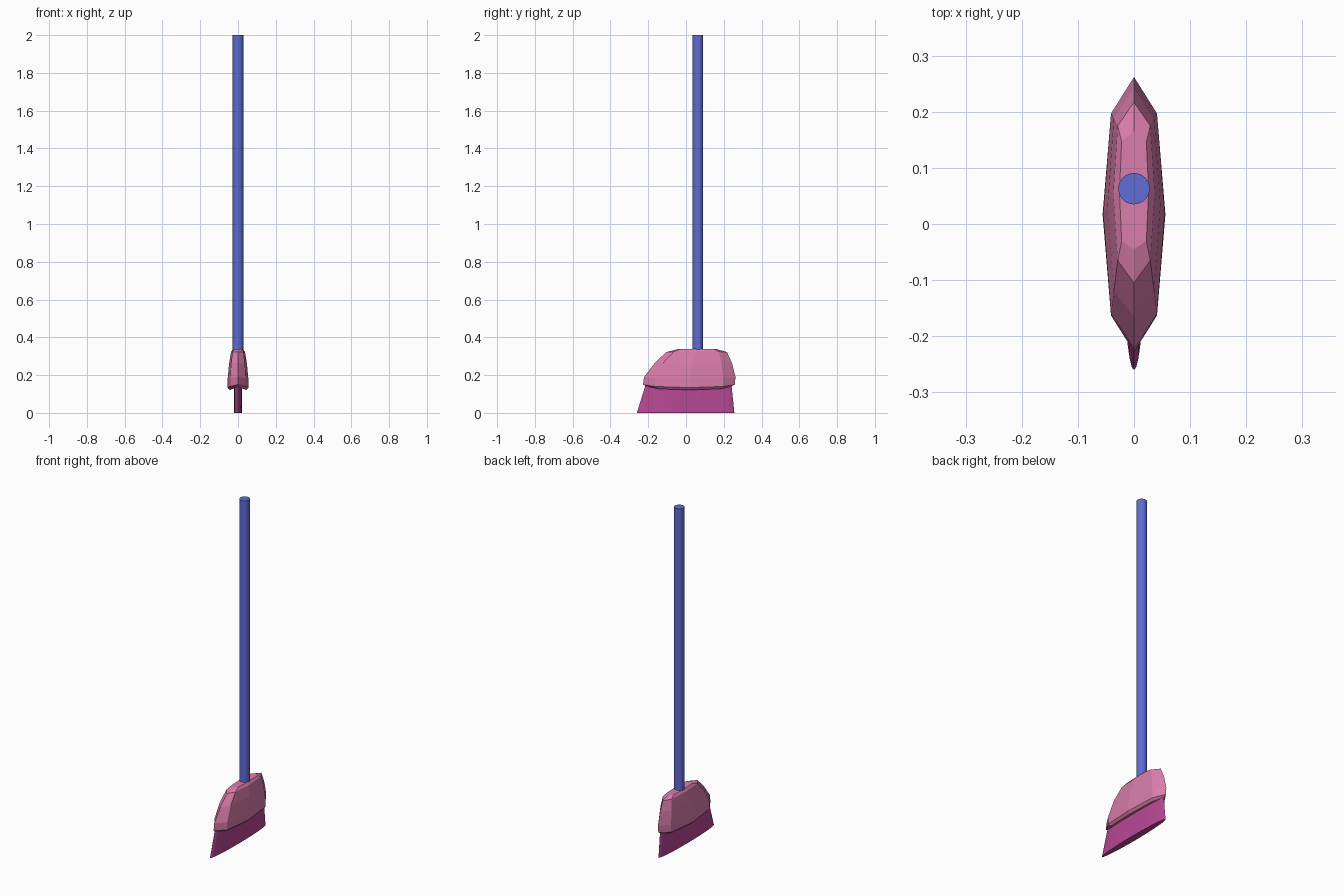
import bpy, bmesh, math

if "Cube" in bpy.data.objects:
    bpy.data.objects.remove(bpy.data.objects["Cube"])


def material(name, rgb):
    m = bpy.data.materials.new(name)
    m.diffuse_color = (*rgb, 1)
    m.use_nodes = True
    m.node_tree.nodes["Principled BSDF"].inputs["Base Color"].default_value = m.diffuse_color
    return m


pink = material("pink plastic", (0.70, 0.205, 0.41))
magenta = material("magenta bristle", (0.48, 0.065, 0.30))
blue = material("blue handle", (0.115, 0.15, 0.66))


def loft(name, rings, mat):
    """Skin a stack of equal-sized point rings, bottom to top, with caps."""
    bm = bmesh.new()
    loops = [[bm.verts.new(p) for p in ring] for ring in rings]
    n = len(loops[0])
    for a, b in zip(loops, loops[1:]):
        for i in range(n):
            j = (i + 1) % n
            bm.faces.new((a[i], a[j], b[j], b[i]))
    bm.faces.new(loops[0][::-1])
    bm.faces.new(loops[-1])
    bmesh.ops.recalc_face_normals(bm, faces=bm.faces)
    me = bpy.data.meshes.new(name)
    bm.to_mesh(me)
    bm.free()
    me.materials.append(mat)
    ob = bpy.data.objects.new(name, me)
    bpy.context.collection.objects.link(ob)
    return ob


def smooth(ob):
    bpy.ops.object.select_all(action='DESELECT')
    ob.select_set(True)
    bpy.context.view_layer.objects.active = ob
    bpy.ops.object.shade_smooth_by_angle(angle=math.radians(35))


def ellipse(cy, rx, ry, z, n):
    return [(rx * math.cos(2 * math.pi * i / n),
             cy + ry * math.sin(2 * math.pi * i / n), z) for i in range(n)]


def head_ring(front, f_sh, b_sh, back, x_sh, x_mid, z_mid, z_sh, z_tip):
    """Eight-sided outline pointed at the front and back."""
    mid = (f_sh + b_sh) / 2
    return [(0, front, z_tip), (x_sh, f_sh, z_sh), (x_mid, mid, z_mid),
            (x_sh, b_sh, z_sh), (0, back, z_tip), (-x_sh, b_sh, z_sh),
            (-x_mid, mid, z_mid), (-x_sh, f_sh, z_sh)]


# Faceted head: underside, bulging rim, tapering body, flat crown
loft("broom_head", [head_ring(*r) for r in (
    (-0.205, -0.145, 0.18, 0.238, 0.032, 0.044, 0.121, 0.127, 0.138),
    (-0.228, -0.163, 0.197, 0.258, 0.041, 0.056, 0.134, 0.140, 0.150),
    (-0.222, -0.160, 0.197, 0.262, 0.041, 0.055, 0.180, 0.185, 0.190),
    (-0.165, -0.120, 0.188, 0.243, 0.036, 0.047, 0.262, 0.265, 0.265),
    (-0.105, -0.065, 0.175, 0.217, 0.029, 0.037, 0.324, 0.324, 0.322),
    (-0.045, -0.030, 0.147, 0.165, 0.022, 0.026, 0.337, 0.337, 0.337),
)], pink)

# Thin flared bristle skirt
smooth(loft("bristles", [
    ellipse(-0.002, 0.020, 0.258, 0.0, 32),
    ellipse(0.013, 0.020, 0.228, 0.145, 32)], magenta))

# Long round handle
smooth(loft("handle", [
    ellipse(0.063, 0.028, 0.028, 0.30, 32),
    ellipse(0.063, 0.028, 0.028, 2.0, 32)], blue))
